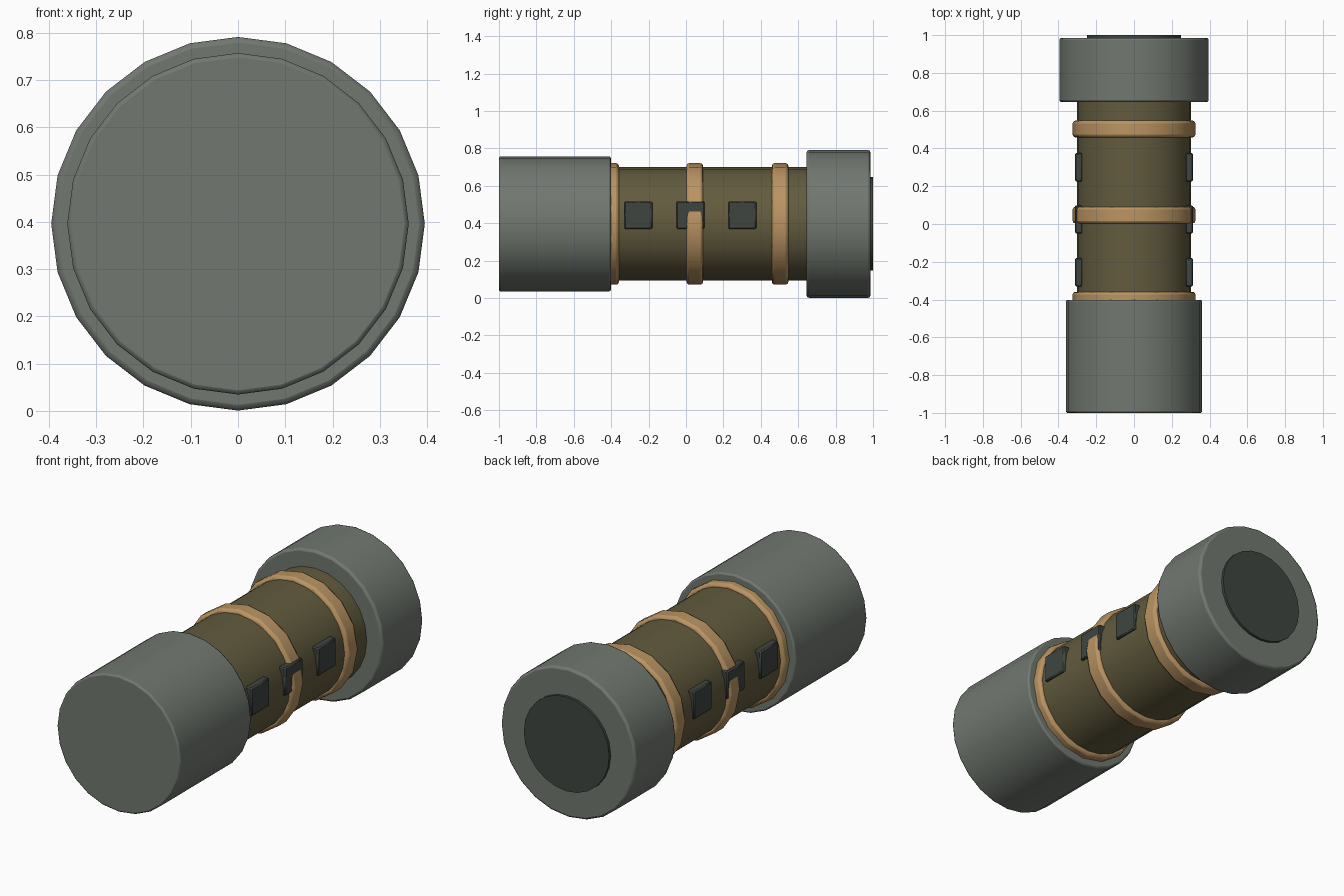
import bpy, math

if "Cube" in bpy.data.objects:
    bpy.data.objects.remove(bpy.data.objects["Cube"])

CZ = 0.396  # height of the long axis


def srgb(r, g, b):
    lin = [((c / 255 + 0.055) / 1.055) ** 2.4 for c in (r, g, b)]
    return (*lin, 1.0)


def material(name, *rgb):
    m = bpy.data.materials.new(name)
    m.diffuse_color = srgb(*rgb)
    m.use_nodes = True
    m.node_tree.nodes["Principled BSDF"].inputs["Base Color"].default_value = m.diffuse_color
    return m


GREY = material("grey_metal", 113, 120, 112)
OLIVE = material("olive_body", 98, 91, 62)
TAN = material("tan_band", 186, 148, 98)
DARK = material("dark_plate", 62, 69, 64)


def finish(ob, name, mat, bevel, segments=2):
    ob.name = name
    ob.data.materials.append(mat)
    bpy.ops.object.transform_apply(location=False, rotation=True, scale=True)
    if bevel:
        b = ob.modifiers.new("bevel", 'BEVEL')
        b.width, b.segments, b.limit_method = bevel, segments, 'ANGLE'
        b.angle_limit = math.radians(40)
    bpy.ops.object.shade_smooth_by_angle(angle=math.radians(35))


def drum(name, y0, y1, radius, mat, bevel=0.0, sides=24):
    # cylinder lying along y, with a corner pointing straight up
    bpy.ops.mesh.primitive_cylinder_add(
        vertices=sides, radius=radius, depth=y1 - y0,
        location=(0, (y0 + y1) / 2, CZ), rotation=(math.pi / 2, 0, 0))
    finish(bpy.context.object, name, mat, bevel)


# Main tube and the two end caps
drum("body_tube", -0.45, 0.70, 0.303, OLIVE)
drum("front_cap", -1.0, -0.402, 0.361, GREY, 0.009)
drum("rear_cap", 0.645, 0.986, 0.395, GREY, 0.012)
drum("rear_lens", 0.95, 1.0, 0.25, DARK)

# Bands around the tube
for i, y in enumerate((-0.403, 0.047, 0.503)):
    drum(f"band_{i + 1}", y - 0.044, y + 0.044, 0.325, TAN, 0.014, 16)

# Square plates on both sides
for side, label in ((-1, "left"), (1, "right")):
    for i, y in enumerate((-0.255, 0.024, 0.301)):
        bpy.ops.mesh.primitive_cube_add(size=1, location=(side * 0.292, y, 0.443))
        ob = bpy.context.object
        ob.scale = (0.04, 0.15, 0.148)
        finish(ob, f"side_plate_{label}_{i + 1}", DARK, 0.006, 1)
